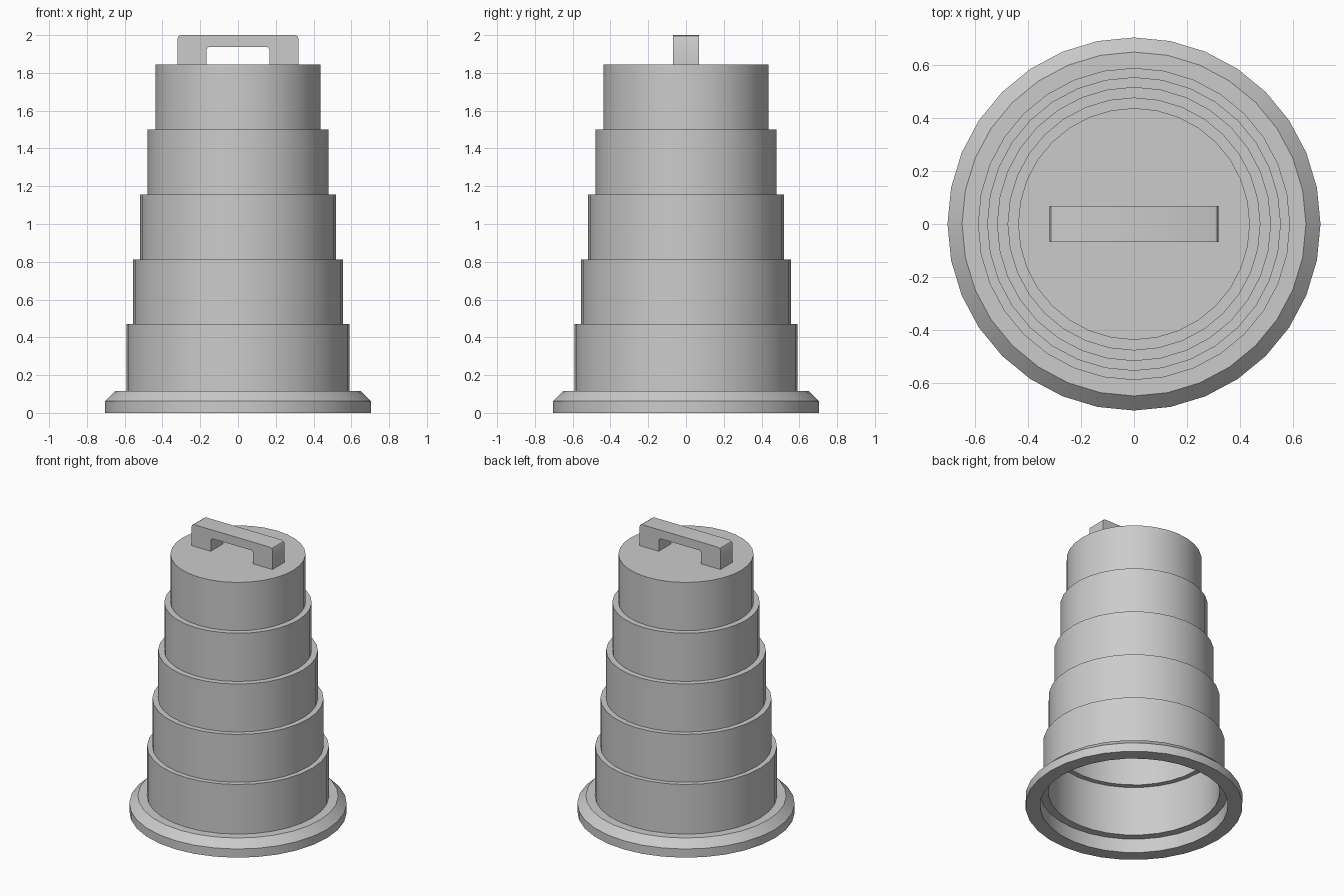
import bpy, bmesh, math

if "Cube" in bpy.data.objects:
    bpy.data.objects.remove(bpy.data.objects["Cube"])

SIDES = 32


def finish(bm, name):
    bmesh.ops.remove_doubles(bm, verts=bm.verts, dist=1e-5)
    bmesh.ops.recalc_face_normals(bm, faces=bm.faces)
    mesh = bpy.data.meshes.new(name)
    bm.to_mesh(mesh)
    bm.free()
    ob = bpy.data.objects.new(name, mesh)
    bpy.context.collection.objects.link(ob)
    bpy.ops.object.select_all(action='DESELECT')
    ob.select_set(True)
    bpy.context.view_layer.objects.active = ob
    bpy.ops.object.shade_smooth_by_angle(angle=math.radians(30))
    return ob


def lathe(name, profile):
    bm = bmesh.new()
    vs = [bm.verts.new((r, 0, z)) for r, z in profile]
    es = [bm.edges.new(p) for p in zip(vs, vs[1:])]
    bmesh.ops.spin(bm, geom=vs + es, cent=(0, 0, 0), axis=(0, 0, 1),
                   angle=2 * math.pi, steps=SIDES, use_merge=True)
    return finish(bm, name)


# Stepped hollow body: flared foot, then five telescoping rings with a closed top
rings = [(0.59, 0.47), (0.555, 0.812), (0.518, 1.155), (0.478, 1.5), (0.438, 1.845)]
outer = [(0.705, 0), (0.705, 0.062), (0.65, 0.115)]
inner = [(0.61, 0), (0.61, 0.1)]
z = 0.115
for r, top in rings:
    outer += [(r, z), (r, top)]
    inner += [(r - 0.034, z - 0.015), (r - 0.034, top - 0.015)]
    z = top
profile = [(0, 1.845)] + outer[::-1] + inner + [(0, 1.83)]
lathe("stepped_body", profile)

# Carry handle: mirrored bridge profile extruded front to back
half = [(0.168, 1.845), (0.168, 1.925), (0.155, 1.938)]
half_out = [(0.32, 1.845), (0.32, 1.982), (0.314, 1.994), (0.302, 2.0)]
right = half[::-1] + half_out
left = [(-x, h) for x, h in right[::-1]]
bm = bmesh.new()
face = bm.faces.new([bm.verts.new((x, -0.068, h)) for x, h in right + left])
ext = bmesh.ops.extrude_face_region(bm, geom=[face], use_keep_orig=True)
bmesh.ops.translate(bm, vec=(0, 0.136, 0),
                    verts=[g for g in ext["geom"] if isinstance(g, bmesh.types.BMVert)])
finish(bm, "top_handle")
